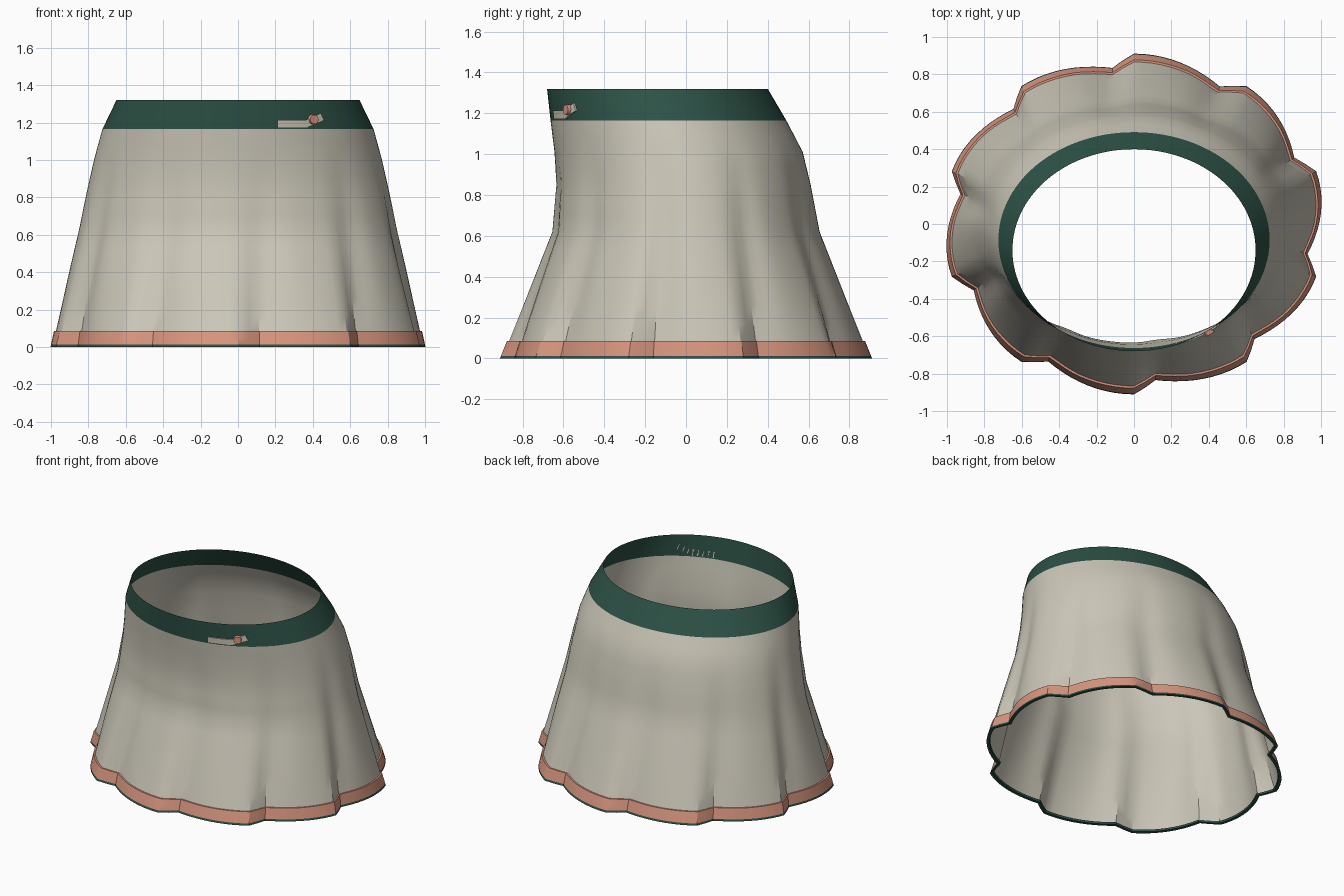
import bpy, bmesh, math
from mathutils import Vector

cube = bpy.data.objects.get("Cube")
if cube:
    bpy.data.objects.remove(cube)


def material(name, rgb):
    m = bpy.data.materials.new(name)
    m.use_nodes = True
    m.diffuse_color = (*rgb, 1)
    bsdf = m.node_tree.nodes["Principled BSDF"]
    bsdf.inputs["Base Color"].default_value = (*rgb, 1)
    bsdf.inputs["Roughness"].default_value = 0.8
    return m


CREAM = material("cream cloth", (0.60, 0.57, 0.48))
GREEN = material("dark green", (0.026, 0.084, 0.062))
CORAL = material("coral", (0.68, 0.30, 0.21))

# Body section: height, x radius, y radius, y centre
SECTIONS = [
    (0.00, 1.013, 0.900, 0.0), (0.62, 0.855, 0.655, 0.0),
    (0.85, 0.805, 0.623, -0.012), (1.01, 0.768, 0.608, -0.036),
    (1.165, 0.725, 0.577, -0.086), (1.32, 0.65, 0.54, -0.14),
]
PLEATS = 10
STEP = 36.0            # degrees per pleat
NOTCH = 7.0            # width of the steep side of a pleat
OFFSETS = [0, NOTCH / 2] + [NOTCH + (STEP - NOTCH) * i / 10 for i in range(10)]


def section(z):
    for a, b in zip(SECTIONS, SECTIONS[1:]):
        if z <= b[0]:
            t = (z - a[0]) / (b[0] - a[0])
            return [p + (q - p) * t for p, q in zip(a[1:], b[1:])]
    return SECTIONS[-1][1:]


def pleat_depth(o, z):
    """Sawtooth fold at the hem, softening and fading out toward the waist."""
    if o < NOTCH:
        sharp = o / NOTCH
    else:
        sharp = 1 - math.sin(math.pi / 2 * (o - NOTCH) / (STEP - NOTCH))
    soft = math.exp(-((o - NOTCH - 2) / 6) ** 2)
    s = min(z / 0.8, 1)
    fade = max(0, 1 - z / 1.1) ** 1.1
    return 0.078 * fade * (sharp * (1 - s) + soft * s)


def ring(z, off):
    rx, ry, cy = section(z)
    pts = []
    for k in range(PLEATS):
        for o in OFFSETS:
            a = math.radians(90 + k * STEP + o)
            r = 1 - pleat_depth(o, z)
            pts.append((((rx * r) + off) * math.cos(a),
                        cy + ((ry * r) + off) * math.sin(a), z))
    return pts


def finish(name, bm, mat, angle=30):
    me = bpy.data.meshes.new(name)
    bm.to_mesh(me)
    bm.free()
    me.materials.append(mat)
    ob = bpy.data.objects.new(name, me)
    bpy.context.collection.objects.link(ob)
    bpy.ops.object.select_all(action="DESELECT")
    ob.select_set(True)
    bpy.context.view_layer.objects.active = ob
    bpy.ops.object.shade_smooth_by_angle(angle=math.radians(angle))
    return ob


def loft(name, rows, mat):
    """Skin closed rings given as (height, outward offset)."""
    bm = bmesh.new()
    rings = [[bm.verts.new(p) for p in ring(z, off)] for z, off in rows]
    n = len(rings[0])
    for a, b in zip(rings, rings[1:]):
        for j in range(n):
            k = (j + 1) % n
            bm.faces.new((a[j], a[k], b[k], b[j]))
    return finish(name, bm, mat)


# Cloth, waistband and hem trims
body_heights = [0.01, 0.085, 0.17, 0.26, 0.35, 0.44, 0.53, 0.62,
                0.70, 0.78, 0.85, 0.93, 1.01, 1.09, 1.165]
loft("skirt_body", [(z, 0) for z in body_heights], CREAM)
loft("waistband", [(1.165, 0), (1.24, 0), (1.32, 0)], GREEN)
loft("hem_band", [(0.013, 0.011), (0.05, 0.011), (0.085, 0.011), (0.085, 0)], CORAL)
loft("hem_piping", [(0.013, -0.011), (0, -0.011), (0, 0.011), (0.013, 0.011)], GREEN)


def on_band(x, z, off):
    """Point on the front of the waistband, pushed outward."""
    rx, ry, cy = section(z)
    c = math.sqrt(1 - (x / rx) ** 2)
    n = Vector((x / rx / rx, -c / ry, 0)).normalized()
    return Vector((x, cy - ry * c, z)) + n * off, n


def tab(name, corners, mat):
    """Thin curved plate on the band; corners run bottom-left round to top-left."""
    bl, br, tr, tl = [Vector(c) for c in corners]
    bm = bmesh.new()
    cols = []
    for i in range(7):
        lo, hi = bl.lerp(br, i / 6), tl.lerp(tr, i / 6)
        cols.append([bm.verts.new(on_band(p.x, p.y, off)[0])
                     for p, off in ((lo, 0), (lo, 0.009), (hi, 0.009), (hi, 0))])
    for a, b in zip(cols, cols[1:]):
        for j in range(4):
            k = (j + 1) % 4
            bm.faces.new((a[j], b[j], b[k], a[k]))
    bm.faces.new(cols[0])
    bm.faces.new(cols[-1][::-1])
    bmesh.ops.recalc_face_normals(bm, faces=bm.faces)
    return finish(name, bm, mat)


# Fastening strap with a raised end and a button
tab("strap", [(0.21, 1.172), (0.37, 1.172), (0.37, 1.214), (0.21, 1.214)], CREAM)
tab("strap_end", [(0.37, 1.175), (0.455, 1.212), (0.438, 1.25), (0.352, 1.21)], CREAM)

centre, normal = on_band(0.397, 1.217, 0.012)
bm = bmesh.new()
bmesh.ops.create_cone(bm, cap_ends=True, segments=20, radius1=0.027,
                      radius2=0.025, depth=0.024)
turn = normal.to_track_quat("Z", "Y").to_matrix()
bmesh.ops.rotate(bm, cent=(0, 0, 0), matrix=turn, verts=bm.verts)
bmesh.ops.translate(bm, vec=centre, verts=bm.verts)
finish("button", bm, CORAL)
